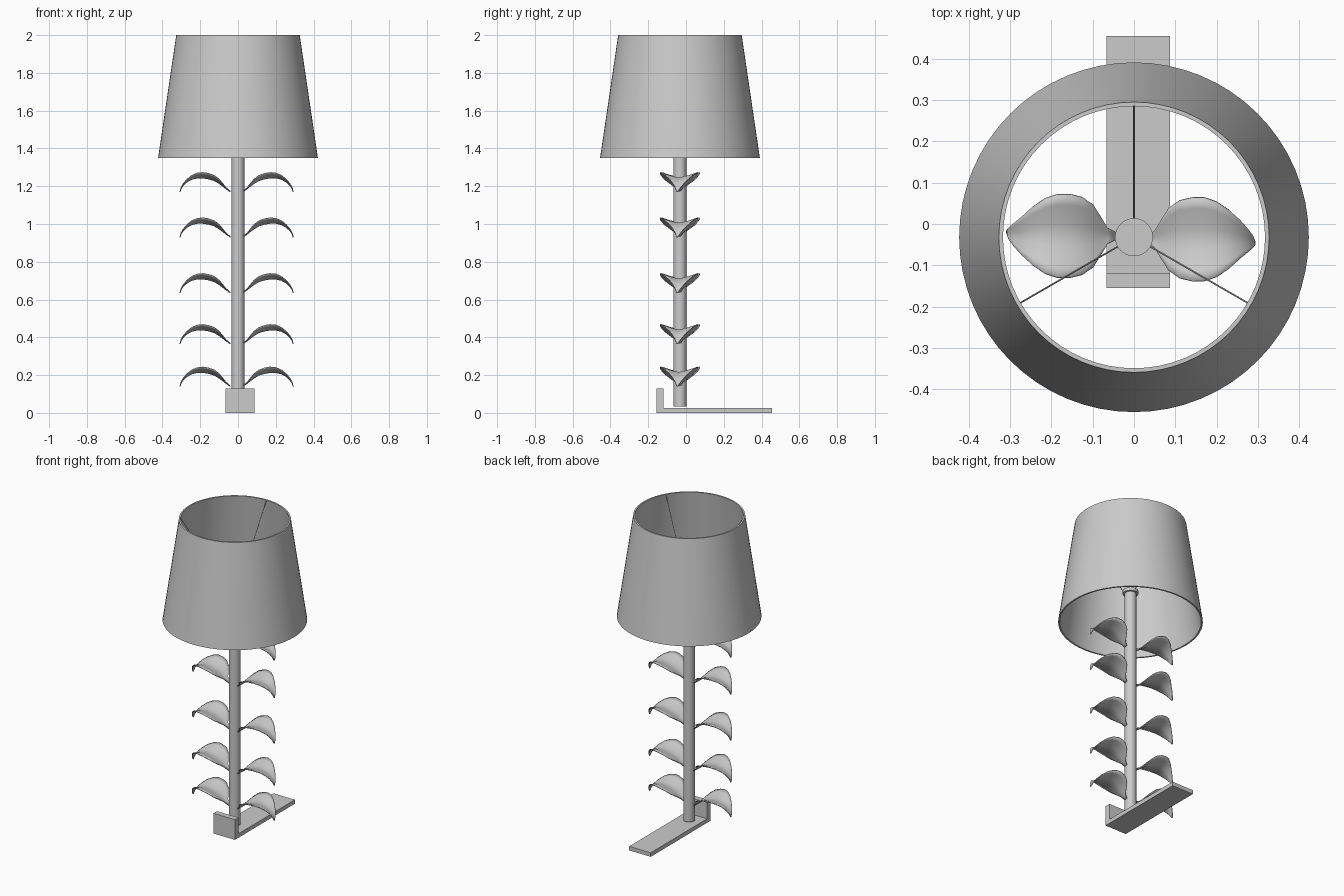
import bpy, bmesh, math
from mathutils import Vector

if "Cube" in bpy.data.objects:
    bpy.data.objects.remove(bpy.data.objects["Cube"])

CY = -0.032  # lamp axis in y


def make_object(name, bm, smooth=True):
    bmesh.ops.recalc_face_normals(bm, faces=bm.faces)
    mesh = bpy.data.meshes.new(name)
    bm.to_mesh(mesh)
    bm.free()
    ob = bpy.data.objects.new(name, mesh)
    bpy.context.collection.objects.link(ob)
    if smooth:
        bpy.ops.object.select_all(action='DESELECT')
        ob.select_set(True)
        bpy.context.view_layer.objects.active = ob
        bpy.ops.object.shade_smooth_by_angle(angle=math.radians(35))
    return ob


def lathe(name, profile, sides):
    # closed (radius, z) profile spun around the lamp axis
    bm = bmesh.new()
    rings = []
    for i in range(sides):
        a = 2 * math.pi * i / sides
        rings.append([bm.verts.new((r * math.cos(a), CY + r * math.sin(a), z)) for r, z in profile])
    n = len(profile)
    for i in range(sides):
        p, q = rings[i], rings[(i + 1) % sides]
        for j in range(n):
            k = (j + 1) % n
            bm.faces.new((p[j], q[j], q[k], p[k]))
    return make_object(name, bm)


def rod(name, start, end, radius, sides):
    start, end = Vector(start), Vector(end)
    axis = end - start
    bm = bmesh.new()
    bmesh.ops.create_cone(bm, cap_ends=True, segments=sides, radius1=radius,
                          radius2=radius, depth=axis.length)
    ob = make_object(name, bm)
    ob.location = (start + end) / 2
    ob.rotation_euler = axis.to_track_quat('Z', 'Y').to_euler()
    return ob


# L-shaped base: side profile (y, z) extruded across x
bm = bmesh.new()
outline = [(-0.155, 0), (0.455, 0), (0.455, 0.026), (-0.119, 0.026), (-0.119, 0.13), (-0.155, 0.13)]
face = bm.faces.new([bm.verts.new((-0.067, y, z)) for y, z in outline])
ext = bmesh.ops.extrude_face_region(bm, geom=[face])
bmesh.ops.translate(bm, vec=(0.154, 0, 0), verts=[v for v in ext['geom'] if isinstance(v, bmesh.types.BMVert)])
make_object("base_bracket", bm, smooth=False)

# Pole, shade, and the ring with three sloping shade supports
rod("pole", (0, CY, 0.035), (0, CY, 1.56), 0.034, 32)
lathe("lamp_shade", [(0.423, 1.35), (0.327, 2.0), (0.317, 2.0), (0.413, 1.35)], 64)
lathe("shade_ring", [(0.034, 1.54), (0.046, 1.54), (0.046, 1.56), (0.034, 1.56)], 32)
for i, deg in enumerate((90, 210, 330)):
    c, s = math.cos(math.radians(deg)), math.sin(math.radians(deg))
    rod(f"shade_support_{i + 1}", (0.042 * c, CY + 0.042 * s, 1.55),
        (0.32 * c, CY + 0.32 * s, 1.995), 0.002, 8)

# Leaf stations: x, midrib height below the leaf top, half width, sideways shift
STATIONS = [(0.025, -0.105, 0.008, 0), (0.05, -0.087, 0.02, 0), (0.065, -0.075, 0.045, 0),
            (0.085, -0.060, 0.077, 0), (0.11, -0.045, 0.094, 0), (0.14, -0.036, 0.101, 0),
            (0.17, -0.031, 0.101, 0), (0.20, -0.031, 0.091, 0), (0.23, -0.038, 0.071, 0),
            (0.255, -0.052, 0.048, 0), (0.275, -0.070, 0.028, -0.003),
            (0.287, -0.088, 0.014, -0.006), (0.292, -0.106, 0.003, -0.01)]


def leaf(name, top, side):
    # arched blade with raised edges; side -1 is turned half way round the pole
    bm = bmesh.new()
    rows = []
    for x, dz, w, shift in STATIONS:
        row = []
        for k in range(-4, 5):
            u = k / 4
            px = x + 0.0075
            py = w * u + shift - 0.004
            pz = top + dz + 0.28 * w * abs(u) ** 1.3
            row.append(bm.verts.new((side * px - 0.0075, CY - 0.001 + side * py, pz)))
        rows.append(row)
    for a, b in zip(rows, rows[1:]):
        for k in range(8):
            bm.faces.new((a[k], b[k], b[k + 1], a[k + 1]))
    ob = make_object(name, bm)
    solid = ob.modifiers.new("thickness", 'SOLIDIFY')
    solid.thickness = 0.005
    solid.offset = 0


# Five pairs of leaves up the pole
for i, top in enumerate((0.245, 0.47, 0.74, 1.035, 1.275)):
    leaf(f"right_leaf_{i + 1}", top, 1)
    leaf(f"left_leaf_{i + 1}", top, -1)
